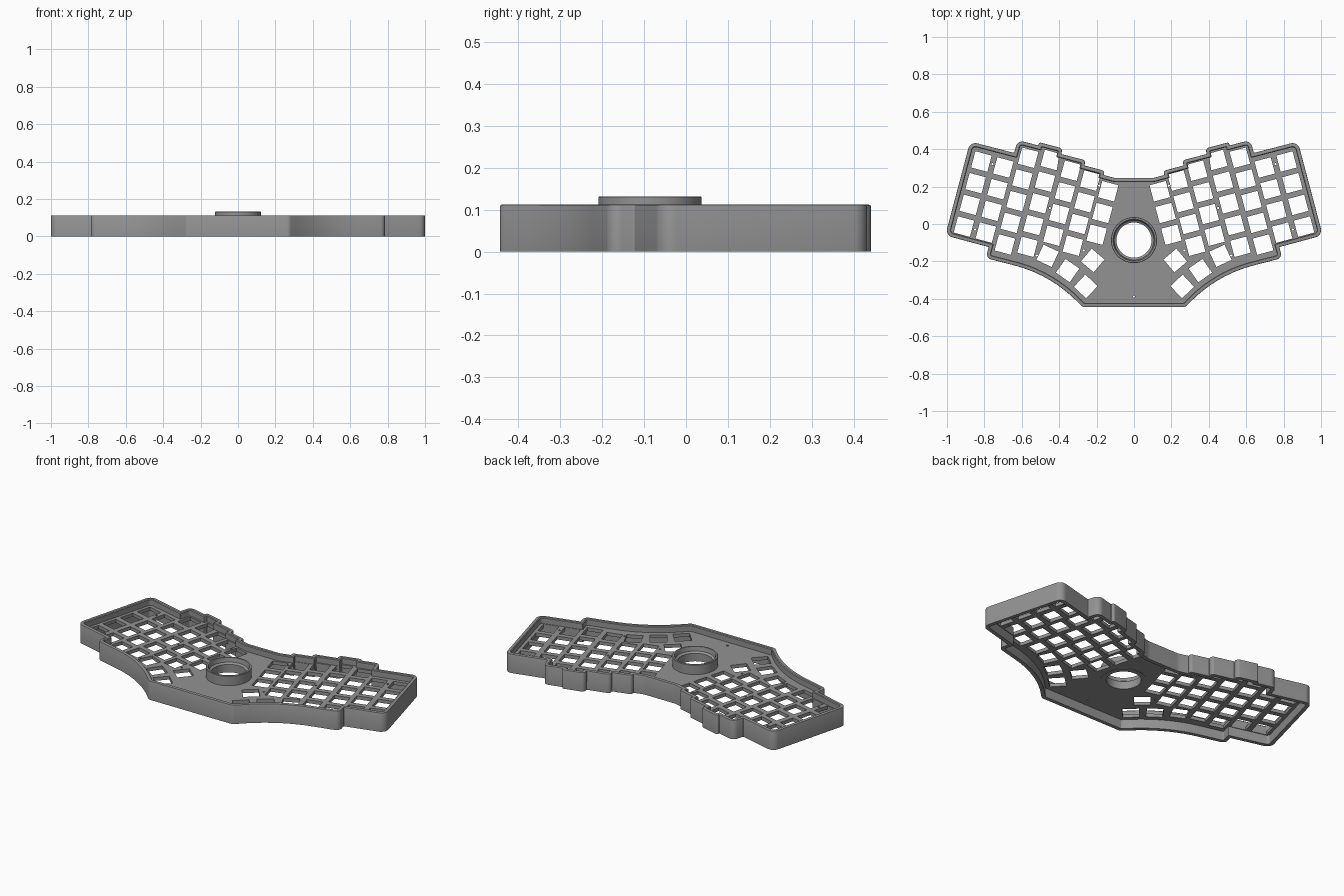
import bpy, bmesh, math
from mathutils import Vector, Matrix

if "Cube" in bpy.data.objects:
    bpy.data.objects.remove(bpy.data.objects["Cube"])

TILT = 15
PITCH = 0.12
KEY = 0.09
PLATE_LOW, PLATE_HIGH = 0.055, 0.075
RING_Y = -0.086

grey = bpy.data.materials.new("case grey")
grey.diffuse_color = (0.29, 0.29, 0.29, 1)
grey.use_nodes = True
grey.node_tree.nodes["Principled BSDF"].inputs["Base Color"].default_value = grey.diffuse_color

# Right half of the outline, back to front: x, y, corner radius
half = [(.103, .246, .08), (.162, .262, .003), (.154, .283, .016), (.265, .313, .003),
        (.258, .340, .018), (.389, .374, .003), (.381, .404, .02), (.507, .437, .011),
        (.512, .420, .003), (.622, .449, .035), (.641, .380, .004), (.876, .441, .04),
        (1.009, -.061, .04), (.777, -.123, .004), (.793, -.182, .03), (.451, -.270, .72),
        (.274, -.444, .03)]
corners = half + [(-x, y, r) for x, y, r in reversed(half)]


def outline(inset, steps=10):
    """Closed clockwise outline moved inwards, with rounded corners."""
    n = len(corners)
    pts = [Vector(c[:2]) for c in corners]
    dirs = [(pts[(i + 1) % n] - pts[i]).normalized() for i in range(n)]
    moved, convex = [], []
    for i in range(n):
        n0 = Vector((dirs[i - 1].y, -dirs[i - 1].x))
        n1 = Vector((dirs[i].y, -dirs[i].x))
        moved.append(pts[i] + (n0 + n1) * inset / (1 + n0.dot(n1)))
        convex.append(dirs[i - 1].x * dirs[i].y - dirs[i - 1].y * dirs[i].x < 0)
    loop = []
    for i in range(n):
        r = corners[i][2]
        if convex[i]:
            r = max(r - inset, 0.004)
        a, b = -dirs[i - 1], dirs[i]
        theta = math.acos(max(-1, min(1, a.dot(b))))
        t = r / math.tan(theta / 2)
        centre = moved[i] + (a + b).normalized() * r / math.sin(theta / 2)
        v0, v1 = moved[i] + a * t - centre, moved[i] + b * t - centre
        start = math.atan2(v0.y, v0.x)
        sweep = (math.atan2(v1.y, v1.x) - start + math.pi) % math.tau - math.pi
        for k in range(steps):
            ang = start + sweep * k / (steps - 1)
            loop.append(centre + Vector((math.cos(ang), math.sin(ang))) * r)
    return loop


def finish(name, mesh):
    obj = bpy.data.objects.new(name, mesh)
    bpy.context.collection.objects.link(obj)
    mesh.materials.clear()
    mesh.materials.append(grey)
    bpy.ops.object.select_all(action='DESELECT')
    obj.select_set(True)
    bpy.context.view_layer.objects.active = obj
    bpy.ops.object.shade_smooth_by_angle(angle=math.radians(30))
    return obj


def bridge_loops(name, loops):
    """Join equal loops, the last one back to the first, into a closed band."""
    bm = bmesh.new()
    rows = [[bm.verts.new(p) for p in loop] for loop in loops]
    n = len(rows[0])
    for j, row in enumerate(rows):
        above = rows[(j + 1) % len(rows)]
        for i in range(n):
            k = (i + 1) % n
            bm.faces.new((row[i], row[k], above[k], above[i]))
    bmesh.ops.recalc_face_normals(bm, faces=bm.faces)
    mesh = bpy.data.meshes.new(name)
    bm.to_mesh(mesh)
    bm.free()
    return finish(name, mesh)


def circle(x, y, r, n=24):
    return [Vector((x + r * math.cos(math.tau * i / n), y + r * math.sin(math.tau * i / n)))
            for i in range(n)]


def square(x, y, degrees):
    turn = Matrix.Rotation(math.radians(degrees), 2)
    h = KEY / 2
    return [Vector((x, y)) + turn @ Vector(c) for c in ((-h, -h), (h, -h), (h, h), (-h, h))]


# Outer wall with softened rim
wall_profile = [(0, 0), (0, .108), (.0012, .1108), (.004, .112),
                (.018, .112), (.022, .108), (.022, 0)]
bridge_loops("outer_wall", [[(p.x, p.y, z) for p in outline(d)] for d, z in wall_profile])

# Switch openings: staggered columns (top x, top y, count), then the thumb cluster
columns = [(.816, .334, 4), (.699, .302, 4), (.566, .354, 5), (.445, .342, 5),
           (.338, .285, 4), (.234, .232, 4), (.138, .175, 3)]
thumbs = [(.462, -.170, 25), (.355, -.249, 35), (.258, -.334, 43), (.221, -.195, 40)]
screws = [(.757, .320), (.186, .205), (.849, -.030), (.520, -.168), (.269, -.142), (.450, .085)]
step = Vector((math.sin(math.radians(TILT)), -math.cos(math.radians(TILT)))) * PITCH

openings = []
for x, y, count in columns:
    for i in range(count):
        openings.append(square(x + step.x * i, y + step.y * i, TILT))
openings += [square(*t) for t in thumbs]
openings += [circle(x, y, .006, 12) for x, y in screws]
openings += [[Vector((-p.x, p.y)) for p in reversed(o)] for o in openings]
openings += [circle(0, -.388, .006, 12), circle(0, RING_Y, .105, 64)]

# Switch plate
curve = bpy.data.curves.new("plate_profile", 'CURVE')
curve.dimensions = '2D'
curve.fill_mode = 'BOTH'
curve.extrude = (PLATE_HIGH - PLATE_LOW) / 2
for pts in [outline(.012)] + openings:
    spline = curve.splines.new('POLY')
    spline.points.add(len(pts) - 1)
    for sp, p in zip(spline.points, pts):
        sp.co = (p.x, p.y, 0, 1)
    spline.use_cyclic_u = True
helper = bpy.data.objects.new("plate_helper", curve)
bpy.context.collection.objects.link(helper)
bpy.context.view_layer.update()
evaluated = helper.evaluated_get(bpy.context.evaluated_depsgraph_get())
plate_mesh = bpy.data.meshes.new_from_object(evaluated)
bpy.data.objects.remove(helper)
bm = bmesh.new()
bm.from_mesh(plate_mesh)
bmesh.ops.remove_doubles(bm, verts=bm.verts, dist=1e-5)
bmesh.ops.recalc_face_normals(bm, faces=bm.faces)
bm.to_mesh(plate_mesh)
bm.free()
plate = finish("switch_plate", plate_mesh)
plate.location.z = (PLATE_LOW + PLATE_HIGH) / 2

# Ball socket ring with an inner ledge
ring_profile = [(.094, .053), (.123, .053), (.123, .130), (.121, .132),
                (.112, .132), (.110, .130), (.106, .108), (.094, .100)]
bridge_loops("socket_ring", [[(p.x, p.y, z) for p in circle(0, RING_Y, r, 64)]
                             for r, z in ring_profile])
